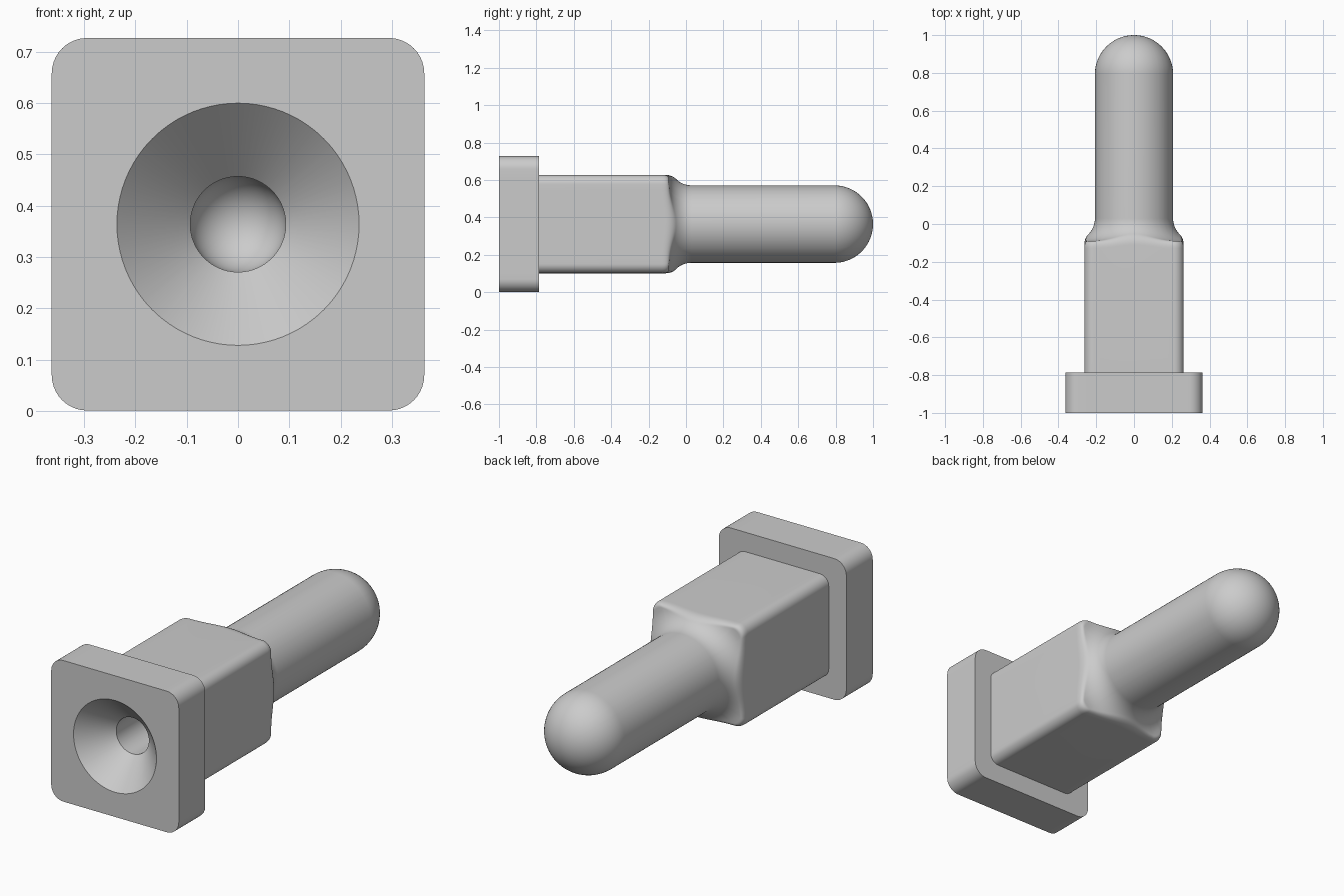
import bpy, bmesh
from math import sin, cos, pi, sqrt, radians

cube = bpy.data.objects.get("Cube")
if cube:
    bpy.data.objects.remove(cube)

FLANGE, BODY, ROD, BORE = 0.363, 0.263, 0.207, 0.093   # half widths and radii
MOUTH = 0.236
CENTRE_Z = 0.364
FRONT, FLANGE_BACK, DOME_Y = -1.0, -0.785, 0.793
CORNER = 0.19                       # corner radius as a share of the half width
FILLET, FILLET_Y = 0.12, 0.03

grey = bpy.data.materials.new("plain grey")
grey.use_nodes = True
grey.diffuse_color = (0.6, 0.6, 0.6, 1)
grey.node_tree.nodes["Principled BSDF"].inputs["Base Color"].default_value = (0.6, 0.6, 0.6, 1)

# Angles around the axis, finer across the rounded corners
ANGLES = []
for quarter in range(4):
    start = quarter * 90
    ANGLES += [radians(start - 39 + 78 * i / 18) for i in range(18)]
    ANGLES += [radians(start + 39 + 12 * i / 10) for i in range(10)]


def square_radius(half, a):
    """Distance from the axis to a rounded square at angle a."""
    c, s = abs(cos(a)), abs(sin(a))
    radius = half * CORNER
    core = half - radius
    if min(c, s) / max(c, s) * half <= core:
        return half / max(c, s)
    along = core * (c + s)
    return along + sqrt(along ** 2 - 2 * core ** 2 + radius ** 2)


def loft(name, profile):
    """Skin a profile, given as (radius, y) points for each angle."""
    bm = bmesh.new()
    columns = [[bm.verts.new((r * cos(a), y, CENTRE_Z + r * sin(a)))
                for r, y in profile(a)] for a in ANGLES]
    for k, left in enumerate(columns):
        right = columns[(k + 1) % len(columns)]
        for i in range(len(left) - 1):
            bm.faces.new((left[i], left[i + 1], right[i + 1], right[i]))
    bmesh.ops.remove_doubles(bm, verts=bm.verts, dist=1e-5)
    mesh = bpy.data.meshes.new(name)
    bm.to_mesh(mesh)
    bm.free()
    mesh.materials.append(grey)
    obj = bpy.data.objects.new(name, mesh)
    bpy.context.collection.objects.link(obj)
    bpy.ops.object.select_all(action='DESELECT')
    obj.select_set(True)
    bpy.context.view_layer.objects.active = obj
    bpy.ops.object.shade_smooth_by_angle(angle=radians(30))
    return obj


def dome(radius, steps=20):
    """Quarter circle from the side to the tip."""
    return [(radius * cos(pi / 2 * i / steps), DOME_Y + radius * sin(pi / 2 * i / steps))
            for i in range(steps + 1)]


# Square flange with the round mouth cut in its front
def flange_profile(a):
    outer = square_radius(FLANGE, a)
    return [(MOUTH, FRONT), (outer, FRONT), (outer, FLANGE_BACK),
            (square_radius(BODY, a), FLANGE_BACK)]


# Square body flowing through a fillet into the round, domed rod
def fillet_y(r):
    gap = max(ROD + FILLET - r, 0)
    return FILLET_Y - sqrt(max(FILLET ** 2 - gap ** 2, 0))


def shank_profile(a):
    big = square_radius(BODY, a)
    edge = fillet_y(big)
    low = big - 0.026
    points = [(big, FLANGE_BACK)]
    for i in range(9):              # rounded shoulder
        t = i / 8
        p, q, s = (1 - t) ** 2, 2 * t * (1 - t), t * t
        points.append(((p + q) * big + s * low,
                       p * (edge - 0.04) + q * edge + s * fillet_y(low)))
    for i in range(1, 13):          # concave fillet
        r = ROD + (low - ROD) * (1 - i / 12) ** 2
        points.append((r, fillet_y(r)))
    return points + dome(ROD)


# Conical mouth and round-ended blind bore
def bore_profile(a):
    return dome(BORE)[::-1] + [(BORE, FRONT + MOUTH - BORE), (MOUTH, FRONT)]


loft("flange", flange_profile)
loft("body_and_rod", shank_profile)
loft("countersunk_bore", bore_profile)
